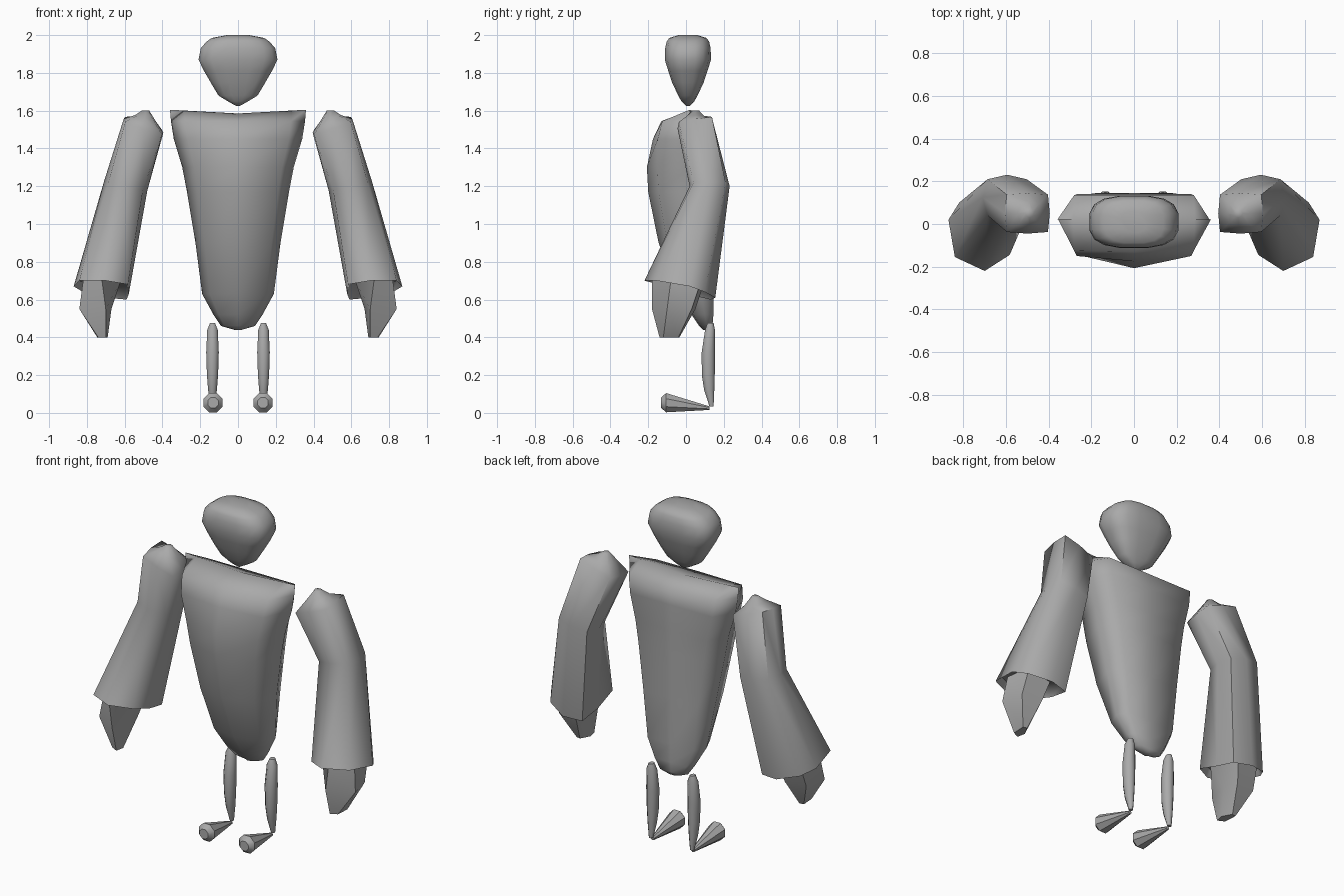
import bpy
import bmesh
from math import cos, sin, pi, radians, copysign

cube = bpy.data.objects.get("Cube")
if cube:
    bpy.data.objects.remove(cube, do_unlink=True)

grey = bpy.data.materials.new("plain_grey")
grey.use_nodes = True
colour = (0.4, 0.4, 0.4, 1)
grey.diffuse_color = colour
grey.node_tree.nodes["Principled BSDF"].inputs["Base Color"].default_value = colour


def loft(name, rings, side=1, angle=40):
    """Skin a closed solid over a list of point rings; side mirrors it in x."""
    bm = bmesh.new()
    loops = [[bm.verts.new((x * side, y, z)) for x, y, z in ring] for ring in rings]
    for low, high in zip(loops, loops[1:]):
        count = len(low)
        for i in range(count):
            j = (i + 1) % count
            bm.faces.new((low[i], low[j], high[j], high[i]))
    bm.faces.new(loops[0])
    bm.faces.new(loops[-1])
    bmesh.ops.remove_doubles(bm, verts=bm.verts, dist=0.0005)
    bmesh.ops.triangulate(bm, faces=[f for f in bm.faces if len(f.verts) > 4])
    bmesh.ops.recalc_face_normals(bm, faces=bm.faces)
    mesh = bpy.data.meshes.new(name)
    bm.to_mesh(mesh)
    bm.free()
    mesh.materials.append(grey)
    obj = bpy.data.objects.new(name, mesh)
    bpy.context.collection.objects.link(obj)
    bpy.ops.object.select_all(action="DESELECT")
    obj.select_set(True)
    bpy.context.view_layer.objects.active = obj
    bpy.ops.object.shade_smooth_by_angle(angle=radians(angle))
    return obj


def oval(x, y, z, rx, ry, count=8, power=1.0):
    """Horizontal ring; a power below one squares it off."""
    ring = []
    for i in range(count):
        a = 2 * pi * (i + 0.5) / count
        c, s = cos(a), sin(a)
        ring.append((x + rx * copysign(abs(c) ** power, c),
                     y + ry * copysign(abs(s) ** power, s), z))
    return ring


def tilted_box(x, y, z, rx, ry, k, slope_x=0, slope_y=0):
    """Ring of four side points and four corners, tilted along x and y."""
    points = [(1, 0), (k, k), (0, 1), (-k, k), (-1, 0), (-k, -k), (0, -1), (k, -k)]
    return [(x + rx * u, y + ry * v, z + rx * u * slope_x + ry * v * slope_y)
            for u, v in points]


# Head: rounded block tapering to a pointed chin
head_profile = [(1.625, 0.01, 0.01), (1.65, 0.055, 0.035), (1.68, 0.105, 0.052),
                (1.75, 0.147, 0.085), (1.81, 0.182, 0.105), (1.87, 0.212, 0.124),
                (1.93, 0.2, 0.122), (1.965, 0.17, 0.114), (1.985, 0.14, 0.1),
                (2.0, 0.06, 0.05)]
loft("head", [oval(0, 0.01, z, rx, ry, 16, 0.7) for z, rx, ry in head_profile], angle=60)


# Torso: wide shoulders, keeled front and flat back
def torso_ring(z, w, side_y, corner_y, front_y, back_y):
    corner = w * 0.79
    return [(0, front_y, z), (corner, corner_y, z), (w, side_y, z), (corner, back_y, z),
            (0, back_y, z), (-corner, back_y, z), (-w, side_y, z), (-corner, corner_y, z)]


torso_profile = [(0.44, 0.02, 0.11, 0.1, 0.09, 0.13), (0.46, 0.09, 0.11, 0.08, 0.07, 0.14),
                 (0.52, 0.13, 0.1, 0.04, 0.03, 0.145), (0.63, 0.19, 0.08, -0.01, -0.04, 0.145),
                 (0.9, 0.225, 0.04, -0.1, -0.145, 0.145), (1.17, 0.27, 0.02, -0.145, -0.2, 0.14),
                 (1.3, 0.295, 0.02, -0.152, -0.207, 0.14), (1.45, 0.34, 0.02, -0.15, -0.175, 0.14),
                 (1.545, 0.355, 0.02, -0.125, -0.13, 0.135)]
shoulder_ridge = [(x, y, 1.585 + abs(x) * 0.055)
                  for x, y, z in torso_ring(1.6, 0.36, 0.02, 0.02, 0.02, 0.02)]
loft("torso", [torso_ring(*row) for row in torso_profile] + [shoulder_ridge], angle=70)

# Cuff outline of the flared sleeve
cuff = [(0.87, 0.02, 0.67), (0.82, 0.1, 0.64), (0.7, 0.155, 0.61), (0.59, 0.13, 0.6),
        (0.578, 0, 0.63), (0.583, -0.145, 0.68), (0.7, -0.22, 0.7), (0.84, -0.155, 0.7)]
cuff_inside = [(0.72 + (x - 0.72) * 0.88, -0.03 + (y + 0.03) * 0.88, z + 0.04)
               for x, y, z in cuff]

# Mitten outlines from wrist to fingertips
wrist = [(0.62, -0.1), (0.72, -0.18), (0.82, -0.08), (0.8, 0.08), (0.65, 0.1)]
palm = [(0.67, -0.05), (0.7, -0.18), (0.84, -0.1), (0.81, 0.03), (0.685, 0.05)]
fingers = [(0.69, -0.09), (0.7, -0.14), (0.74, -0.12), (0.745, -0.04), (0.72, -0.035)]
hand = [[(x, y, z) for x, y in outline]
        for outline, z in ((wrist, 0.7), (palm, 0.55), (fingers, 0.4))]

# Leg profile: height, depth position, half width, half depth
leg_profile = [(0.035, 0.135, 0.012, 0.012), (0.12, 0.123, 0.025, 0.029),
               (0.2, 0.118, 0.032, 0.037), (0.32, 0.118, 0.036, 0.038),
               (0.44, 0.127, 0.03, 0.028), (0.475, 0.13, 0.015, 0.018)]

# Foot profile: depth position, height, radius
foot_profile = [(0.125, 0.025, 0.01), (-0.105, 0.054, 0.055), (-0.132, 0.054, 0.03)]

for label, side in (("left", 1), ("right", -1)):
    # Sleeve with a domed shoulder, bent at the elbow and hollow at the cuff
    sleeve = [cuff_inside, cuff,
              tilted_box(0.595, 0.125, 1.2, 0.115, 0.106, 0.8, 0.2),
              tilted_box(0.5, 0.05, 1.52, 0.105, 0.095, 0.92, 0.35, 0.15),
              tilted_box(0.49, 0.05, 1.56, 0.055, 0.055, 0.8, 0.3),
              tilted_box(0.49, 0.05, 1.6, 0.02, 0.02, 0.7)]
    loft(label + "_arm", sleeve, side, 60)
    loft(label + "_hand", hand, side)

    # Slim leg
    loft(label + "_leg", [oval(0.135, y, z, rx, ry) for z, y, rx, ry in leg_profile], side, 50)

    # Cone foot widening toward the toes
    foot = [[(0.132 + u, y, z + v) for u, v, flat in oval(0, 0, 0, r, r)]
            for y, z, r in foot_profile]
    loft(label + "_foot", foot, side)
